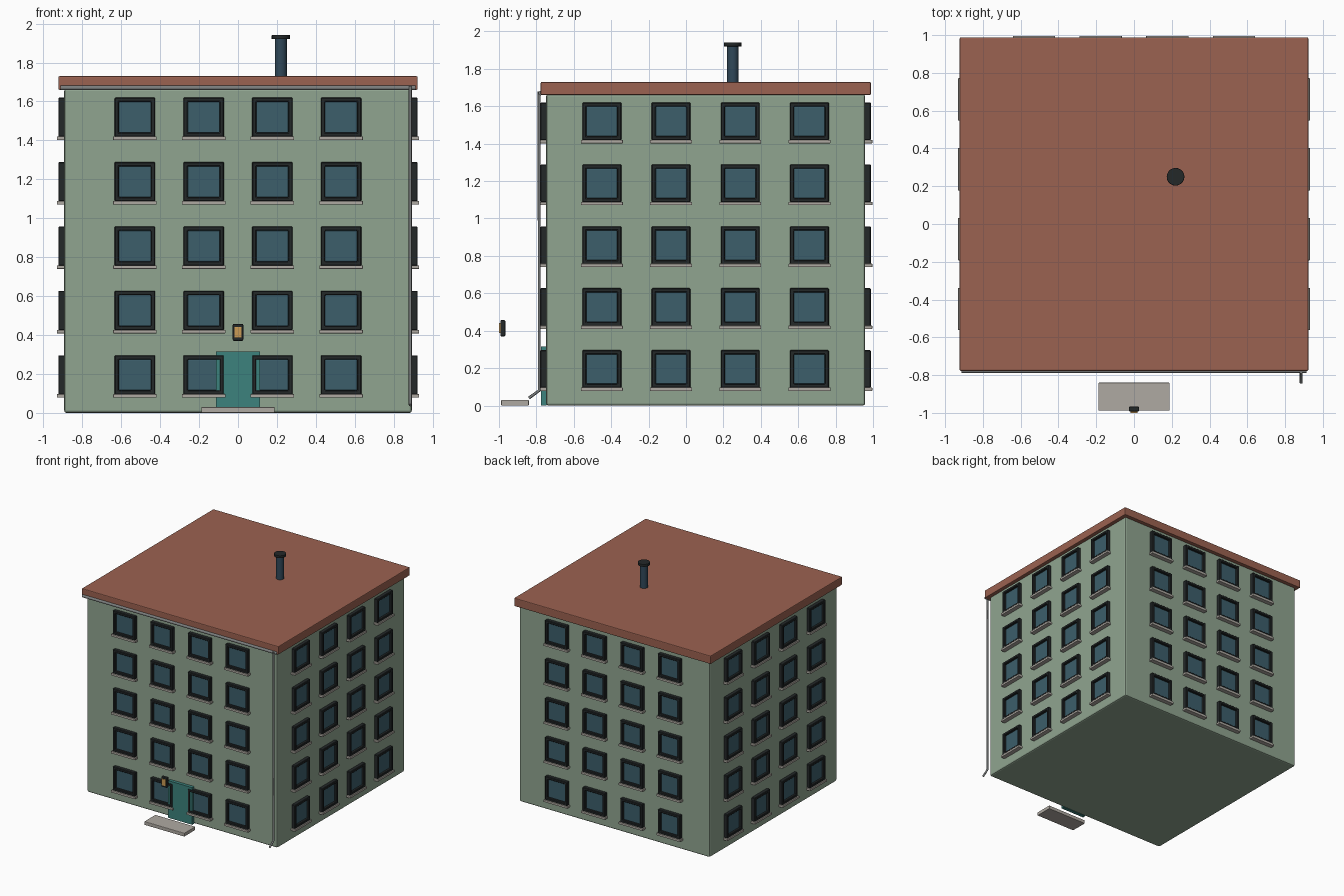
import bpy, bmesh, math
from mathutils import Matrix, Vector

if "Cube" in bpy.data.objects:
    bpy.data.objects.remove(bpy.data.objects["Cube"])


def material(name, rgb):
    m = bpy.data.materials.new(name)
    m.diffuse_color = (*rgb, 1)
    m.use_nodes = True
    m.node_tree.nodes["Principled BSDF"].inputs["Base Color"].default_value = m.diffuse_color
    return m


GREEN = material("sage wall", (0.28, 0.375, 0.28))
ROOF = material("roof red", (0.33, 0.122, 0.082))
DARK = material("dark frame", (0.017, 0.021, 0.022))
GLASS = material("window glass", (0.045, 0.113, 0.147))
STONE = material("pale stone", (0.43, 0.40, 0.36))
TEAL = material("door teal", (0.045, 0.225, 0.205))
STEEL = material("chimney steel", (0.03, 0.065, 0.10))
GREY = material("gutter grey", (0.2, 0.21, 0.21))
GLOW = material("lamp glow", (0.6, 0.33, 0.09))


def finish(name, bm, mat, bevel=0, segments=2):
    me = bpy.data.meshes.new(name)
    bm.to_mesh(me)
    bm.free()
    ob = bpy.data.objects.new(name, me)
    bpy.context.collection.objects.link(ob)
    me.materials.append(mat)
    if bevel:
        mod = ob.modifiers.new("bevel", 'BEVEL')
        mod.width, mod.segments = bevel, segments
    return ob


def box(name, lo, hi, mat, bevel=0):
    bm = bmesh.new()
    lo, hi = Vector(lo), Vector(hi)
    bmesh.ops.create_cube(bm, size=1, matrix=Matrix.Translation((lo + hi) / 2)
                          @ Matrix.Diagonal((*(hi - lo), 1)))
    return finish(name, bm, mat, bevel)


def cylinder(name, r, x, y, z0, z1, mat, bevel=0):
    bm = bmesh.new()
    bmesh.ops.create_cone(bm, cap_ends=True, segments=20, radius1=r, radius2=r,
                          depth=z1 - z0, matrix=Matrix.Translation((x, y, (z0 + z1) / 2)))
    for f in bm.faces:
        f.smooth = len(f.verts) == 4
    for e in bm.edges:
        e.smooth = all(f.smooth for f in e.link_faces)
    return finish(name, bm, mat, bevel)


def pipe(name, pts, r, mat):
    cu = bpy.data.curves.new(name, 'CURVE')
    cu.dimensions = '3D'
    cu.bevel_depth, cu.bevel_resolution, cu.use_fill_caps = r, 2, True
    sp = cu.splines.new('POLY')
    sp.points.add(len(pts) - 1)
    for p, co in zip(sp.points, pts):
        p.co = (*co, 1)
    cu.materials.append(mat)
    ob = bpy.data.objects.new(name, cu)
    bpy.context.collection.objects.link(ob)


# Walls and roof slab
YC, HX, HY = 0.105, 0.893, 0.853
box("walls", (-HX, YC - HY, 0), (HX, YC + HY, 1.665), GREEN, 0.012)
box("roof", (-0.923, -0.777, 1.66), (0.923, 0.988, 1.73), ROOF, 0.006)

# Window master meshes: outer face at local -y, wall surface at y = 0
W, H, T = 0.104, 0.101, 0.022
bm = bmesh.new()
outer = [(-W, -H), (W, -H), (W, H), (-W, H)]
inner = [(-W + T, -H + T), (W - T, -H + T), (W - T, H - T), (-W + T, H - T)]
rings = [[bm.verts.new((x, y, z)) for x, z in loop]
         for loop, y in ((outer, 0.004), (outer, -0.03), (inner, -0.03), (inner, 0.004))]
for k in range(4):
    a, b = rings[k], rings[(k + 1) % 4]
    for i in range(4):
        j = (i + 1) % 4
        bm.faces.new((a[i], a[j], b[j], b[i]))
bmesh.ops.recalc_face_normals(bm, faces=bm.faces)
masters = [
    finish("window_frame", bm, DARK, 0.004, 1),
    box("window_glass", (-W + T - 0.001, -0.012, -H + T - 0.001),
        (W - T + 0.001, 0.004, H - T + 0.001), GLASS, 0.005),
    box("window_sill", (-0.112, -0.038, -H - 0.016), (0.112, 0.004, -H + 0.002), STONE, 0.002),
]

# Repeat the windows on four sides and five floors
for side, (angle, dist, step) in {
        "front": (0, HY, 0.353), "right": (90, HX, 0.37),
        "back": (180, HY, 0.353), "left": (270, HX, 0.37)}.items():
    rot = Matrix.Translation((0, YC, 0)) @ Matrix.Rotation(math.radians(angle), 4, 'Z')
    for floor in range(5):
        for col in range(4):
            pos = ((col - 1.5) * step, -dist, 0.195 + floor * 0.331)
            for m in masters:
                ob = m.copy()
                ob.name = f"{side}_{m.name}"
                ob.matrix_world = rot @ Matrix.Translation(pos)
                bpy.context.collection.objects.link(ob)
for m in masters:
    bpy.data.objects.remove(m)

# Door, step and lamp
box("door", (-0.113, -0.775, 0), (0.113, -0.745, 0.315), TEAL)
box("door_step", (-0.188, -0.988, 0), (0.188, -0.84, 0.03), STONE, 0.004)
box("lamp_housing", (-0.027, -0.993, 0.37), (0.027, -0.966, 0.457), DARK, 0.006)
box("lamp_glow", (-0.018, -1.0, 0.387), (0.018, -0.985, 0.442), GLOW, 0.002)

# Chimney
cylinder("chimney", 0.031, 0.22, 0.25, 1.72, 1.93, STEEL)
cylinder("chimney_cap", 0.047, 0.22, 0.25, 1.92, 1.942, DARK, 0.003)

# Gutter and downpipe
pipe("gutter", [(-0.912, -0.778, 1.67), (0.912, -0.778, 1.67)], 0.012, GREY)
pipe("downpipe", [(0.885, -0.785, 1.68), (0.885, -0.785, 0.08), (0.885, -0.84, 0.04)], 0.008, GREY)
